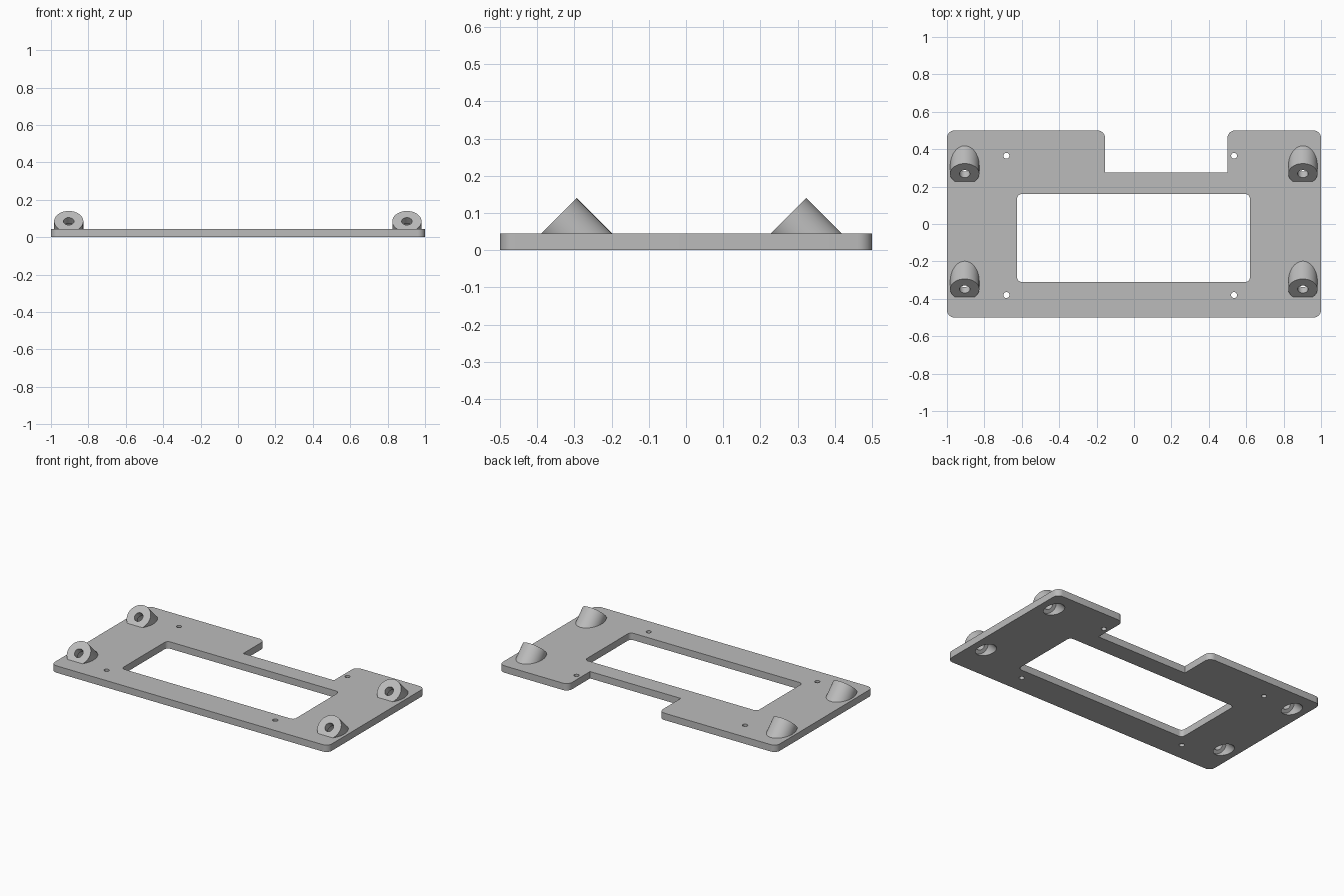
import bpy, bmesh
from math import pi, radians, tan
from mathutils import Vector, Matrix

cube = bpy.data.objects.get("Cube")
if cube:
    bpy.data.objects.remove(cube, do_unlink=True)

THICK = 0.045
grey = bpy.data.materials.new("plain grey")
grey.use_nodes = True
colour = (0.5, 0.5, 0.5, 1)
grey.diffuse_color = colour
grey.node_tree.nodes["Principled BSDF"].inputs["Base Color"].default_value = colour


def finish(bm, name):
    bmesh.ops.recalc_face_normals(bm, faces=bm.faces)
    mesh = bpy.data.meshes.new(name)
    bm.to_mesh(mesh)
    bm.free()
    mesh.materials.append(grey)
    obj = bpy.data.objects.new(name, mesh)
    bpy.context.collection.objects.link(obj)
    return obj


def rounded(corners, steps=8):
    """Turn (x, y, radius) corners into an outline with arcs."""
    pts = []
    for i, (x, y, r) in enumerate(corners):
        p = Vector((x, y))
        if r == 0:
            pts.append(p)
            continue
        a = (Vector(corners[i - 1][:2]) - p).normalized()
        b = (Vector(corners[(i + 1) % len(corners)][:2]) - p).normalized()
        centre = p + (a + b) * r
        for k in range(steps + 1):
            turn = Matrix.Rotation(-a.cross(b) * -pi / 2 * k / steps * -1, 2)
            pts.append(centre + turn @ (-b * r))
    return pts


def slab(name, corners, z0, z1):
    bm = bmesh.new()
    face = bm.faces.new([bm.verts.new((p.x, p.y, z0)) for p in rounded(corners)])
    ext = bmesh.ops.extrude_face_region(bm, geom=[face])["geom"]
    verts = [v for v in ext if isinstance(v, bmesh.types.BMVert)]
    bmesh.ops.translate(bm, verts=verts, vec=(0, 0, z1 - z0))
    return finish(bm, name)


def rod(name, radius, start, end, at, tilt=0, floor=None, sides=48):
    """Cylinder on a tilted axis, from start to end measured from point at."""
    bm = bmesh.new()
    place = (Matrix.Translation(at) @ Matrix.Rotation(tilt, 4, "X")
             @ Matrix.Translation((0, 0, (start + end) / 2)))
    bmesh.ops.create_cone(bm, cap_ends=True, segments=sides, radius1=radius,
                          radius2=radius, depth=end - start, matrix=place)
    if floor is not None:
        cut = bmesh.ops.bisect_plane(bm, geom=bm.verts[:] + bm.edges[:] + bm.faces[:],
                                     plane_co=(0, 0, floor), plane_no=(0, 0, 1),
                                     clear_inner=True)["geom_cut"]
        bmesh.ops.holes_fill(bm, edges=[e for e in cut if isinstance(e, bmesh.types.BMEdge)])
    return finish(bm, name)


def combine(target, tool, operation):
    mod = target.modifiers.new("combine", "BOOLEAN")
    mod.operation, mod.solver, mod.object = operation, "EXACT", tool
    tool.hide_render = True
    bpy.context.view_layer.objects.active = target
    bpy.ops.object.modifier_apply(modifier=mod.name)
    bpy.data.objects.remove(tool, do_unlink=True)


# Base plate with a notch in its back edge
R = 0.04
plate = slab("mounting_plate", [
    (-1, -0.5, R), (1, -0.5, R), (1, 0.5, R), (0.5, 0.5, R),
    (0.5, 0.275, 0), (-0.155, 0.275, 0), (-0.155, 0.5, R), (-1, 0.5, R)], 0, THICK)

# Central window
W = 0.025
window = slab("window_cutter", [
    (-0.625, -0.31, W), (0.62, -0.31, W), (0.62, 0.16, W), (-0.625, 0.16, W)], -0.1, 0.2)
combine(plate, window, "DIFFERENCE")

# Small pin holes
for x in (-0.682, 0.535):
    for y in (-0.38, 0.365):
        combine(plate, rod("pin_hole_cutter", 0.016, -0.1, 0.2, (x, y, 0), sides=24), "DIFFERENCE")

# Angled screw bosses, each with a through hole and a wider recess from below
TILT = radians(45)
for x in (-0.905, 0.903):
    for y in (-0.349, 0.268):
        cap = (x, y, 0.085)
        combine(plate, rod("boss", 0.078, -0.25, 0, cap, TILT, floor=0.02), "UNION")
        combine(plate, rod("recess_cutter", 0.052, -0.3, -0.045, cap, TILT), "DIFFERENCE")
        combine(plate, rod("screw_hole_cutter", 0.028, -0.3, 0.1, cap, TILT), "DIFFERENCE")

# Smooth the round walls, keep the edges sharp
bpy.ops.object.select_all(action="DESELECT")
plate.select_set(True)
bpy.context.view_layer.objects.active = plate
bpy.ops.object.shade_smooth_by_angle(angle=radians(30))
